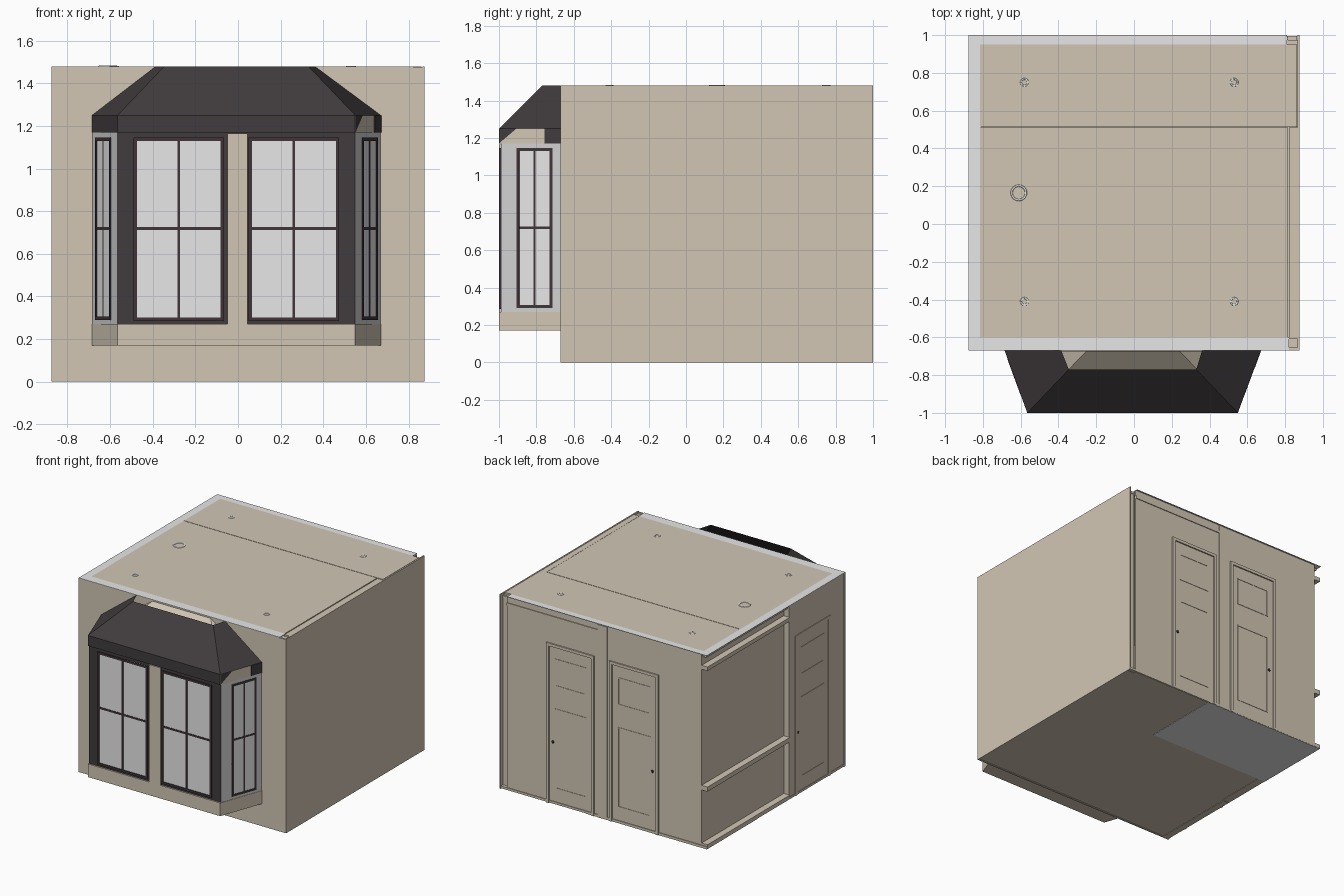
import bpy, bmesh, math
from mathutils import Matrix, Vector

if "Cube" in bpy.data.objects:
    bpy.data.objects.remove(bpy.data.objects["Cube"])


def material(name, rgb):
    m = bpy.data.materials.new(name)
    m.diffuse_color = (*rgb, 1)
    m.use_nodes = True
    m.node_tree.nodes["Principled BSDF"].inputs["Base Color"].default_value = m.diffuse_color
    return m


BEIGE = material("beige_plaster", (0.64, 0.565, 0.455))
WHITE = material("off_white", (0.80, 0.80, 0.80))
GREY = material("pale_grey", (0.64, 0.64, 0.64))
DARK = material("charcoal_cladding", (0.052, 0.044, 0.046))
FRAME = material("dark_window_frame", (0.052, 0.036, 0.040))
KNOB = material("black_knob", (0.015, 0.013, 0.013))


def finish(name, bm, mats, recalc=True):
    if recalc:
        bmesh.ops.recalc_face_normals(bm, faces=bm.faces)
    me = bpy.data.meshes.new(name)
    bm.to_mesh(me)
    bm.free()
    for m in mats:
        me.materials.append(m)
    ob = bpy.data.objects.new(name, me)
    bpy.context.collection.objects.link(ob)
    return ob


def box(name, x, y, z, mat, frame=Matrix()):
    """Box between pairs of limits, optionally in a local frame."""
    bm = bmesh.new()
    bmesh.ops.create_cube(bm, size=1)
    for v in bm.verts:
        v.co = frame @ Vector([(a + b) / 2 + c * (b - a)
                               for (a, b), c in zip((x, y, z), v.co)])
    return finish(name, bm, [mat])


def prism(name, plan, z0, z1, mats, rule=lambda n: 0):
    bm = bmesh.new()
    f = bm.faces.new([bm.verts.new((x, y, z0)) for x, y in plan])
    r = bmesh.ops.extrude_face_region(bm, geom=[f])
    for v in r["geom"]:
        if isinstance(v, bmesh.types.BMVert):
            v.co.z = z1
    bmesh.ops.recalc_face_normals(bm, faces=bm.faces)
    for f in bm.faces:
        f.material_index = rule(f.normal)
    return finish(name, bm, mats)


# ---- room shell; the rear half of the left wall is set back
box("floor", (-.873, .864), (-.66, .995), (.003, .02), BEIGE)
box("floor_patch", (-.872, .15), (.39, .994), (0, .003), WHITE)
box("front_wall", (-.875, .865), (-.67, -.655), (0, 1.476), BEIGE)
box("right_wall", (.865, .875), (-.67, 1), (0, 1.48), BEIGE)
box("left_wall_front", (-.870, -.82), (-.655, 0), (0, 1.476), BEIGE)
box("left_wall_rear", (-.825, -.81), (0, .975), (0, 1.476), BEIGE)
box("back_wall", (-.825, .815), (.975, .99), (0, 1.476), BEIGE)
box("back_corner_recess", (.815, .865), (.955, .97), (0, 1.47), BEIGE)

# ---- ceiling in two panels, with the cornice edge around three sides
box("ceiling_base", (-.855, .865), (-.655, .975), (1.45, 1.465), BEIGE)
box("ceiling_front", (-.815, .815), (-.6, .510), (1.465, 1.48), BEIGE)
box("ceiling_back", (-.815, .862), (.514, .95), (1.465, 1.48), BEIGE)
box("ceiling_side", (.820, .865), (-.61, .510), (1.465, 1.477), BEIGE)
box("cornice_left", (-.875, -.815), (-.67, 1), (1.476, 1.48), WHITE)
box("cornice_front", (-.815, .82), (-.67, -.6), (1.476, 1.48), WHITE)
box("cornice_back", (-.815, .81), (.95, 1), (1.476, 1.48), WHITE)


def ring(name, x, y, major, minor):
    bpy.ops.mesh.primitive_torus_add(location=(x, y, 1.476), major_radius=major, minor_radius=minor,
                                     major_segments=24, minor_segments=6)
    ob = bpy.context.object
    ob.name = name
    ob.data.materials.append(WHITE)
    bpy.ops.object.shade_smooth_by_angle()


for x in (-.58, .53):
    for y in (-.41, .75):
        ring("downlight", x, y, .018, .007)
ring("smoke_detector", -.61, .165, .038, .008)


# ---- doors; local frame: u along wall, v outward, w up
def wall_frame(origin, u, n):
    m = Matrix((u, n, (0, 0, 1))).transposed().to_4x4()
    m.translation = origin
    return m


BACK = wall_frame((0, .99, 0), (1, 0, 0), (0, 1, 0))
LEFT = wall_frame((-.870, 0, 0), (0, 1, 0), (-1, 0, 0))


def rect_frame(name, u, w, t, d, mat, frame):
    """Four bars around a rectangle."""
    for a in ((u[0], u[0] + t), (u[1] - t, u[1])):
        box(name + "_stile", a, d, w, mat, frame)
    for b in ((w[0], w[0] + t), (w[1] - t, w[1])):
        box(name + "_rail", (u[0] + t, u[1] - t), d, b, mat, frame)


def door(u0, u1, knob, frame, d):
    t = .022
    for a in ((u0, u0 + t), (u1 - t, u1)):
        box("door_jamb", a, (-.002, d), (0, 1.22), BEIGE, frame)
    box("door_head", (u0 + t, u1 - t), (-.002, d), (1.198, 1.22), BEIGE, frame)
    for w in ((.12, .73), (.90, 1.11)):
        rect_frame("door_panel", (u0 + .07, u1 - .07), w, .008, (-.002, .003), BEIGE, frame)
    bpy.ops.mesh.primitive_uv_sphere_add(segments=12, ring_count=8, radius=.014,
                                         location=frame @ Vector((knob, -.008, .47)))
    ob = bpy.context.object
    ob.name = "door_knob"
    ob.data.materials.append(KNOB)
    bpy.ops.object.shade_smooth_by_angle()


door(.08, .48, .43, BACK, .01)
door(-.465, -.05, -.41, BACK, .01)
door(-.49, -.07, -.105, LEFT, .005)

# ---- pilasters and rails on the back and left walls
box("back_pilaster", (-.03, .05), (-.002, .006), (0, 1.47), BEIGE, BACK)
box("back_top_rail", (.05, .815), (-.002, .006), (1.41, 1.43), BEIGE, BACK)
for name, w in (("skirting", (.02, .035)), ("chair_rail", (.44, .475)), ("picture_rail", (1.36, 1.39))):
    box("left_" + name, (-.875, -.822), (.0, .99), w, BEIGE)

# ---- bay window body
PLAN = [(-.565, -1), (.55, -1), (.67, -.67), (-.685, -.67)]
INNER = [(-.565, -.99), (.55, -.99), (.668, -.67), (-.683, -.67)]
prism("bay_base", PLAN, .17, .27, [BEIGE])
prism("bay_body", INNER, .27, 1.17, [GREY, DARK], lambda n: int(n.y < -.9))
prism("bay_fascia", PLAN, 1.17, 1.25, [DARK, BEIGE], lambda n: int(n.x > .5 or abs(n.z) > .5))
box("bay_centre_post", (-.05, .045), (-1, -.985), (.27, 1.165), BEIGE)


def window(name, frame, u, w, t, d):
    """Framed sash with two by two panes."""
    rect_frame(name + "_frame", u, w, t, (-.004, d), FRAME, frame)
    box(name + "_glass", u, (-.004, d * .3), w, WHITE, frame)
    c, h = (u[0] + u[1]) / 2, .72
    box(name + "_mullion", (c - .006, c + .006), (-.004, d * .7), w, FRAME, frame)
    box(name + "_crossbar", u, (-.004, d * .7), (h - .007, h + .007), FRAME, frame)


FRONT = wall_frame((0, -.99, 0), (1, 0, 0), (0, -1, 0))
window("front_left_window", FRONT, (-.49, -.065), (.285, 1.145), .016, .009)
window("front_right_window", FRONT, (.05, .475), (.285, 1.145), .016, .009)

# ---- angled side windows, and the dark ends of the right fascia
for side, x in ((1, .55), (-1, -.565)):
    u = Vector((side * .118, .32, 0)).normalized()
    n = Vector((side * u.y, -abs(u.x), 0))
    F = wall_frame((x, -.99, 0), u, n)
    window("side_window", F, (.09, .295), (.29, 1.145), .016, .004)
u = Vector((.12, .33, 0)).normalized()
F = wall_frame((.55, -1, 0), u, (u.y, -u.x, 0))
box("right_fascia_end", (.26, .351), (-.004, .003), (1.17, 1.25), DARK, F)
bm = bmesh.new()
bm.faces.new([bm.verts.new(F @ Vector(p)) for p in
              ((0, .002, 1.17), (.1, .002, 1.25), (0, .002, 1.25))])
finish("right_fascia_corner", bm, [DARK], recalc=False)

# ---- hollow bay roof: three dark slopes over a nested plaster lining
bm = bmesh.new()
a, b, c, d = [bm.verts.new((x, y, 1.25)) for x, y in PLAN]
e, f, g, h = [bm.verts.new((x, y, 1.48)) for x, y in
              ((-.345, -.77), (.33, -.77), (.36, -.671), (-.385, -.671))]
for vs in ((a, b, f, e), (b, c, g, f), (d, a, e, h)):
    bm.faces.new(vs)
finish("bay_roof", bm, [DARK], recalc=False)
bm = bmesh.new()
a, b, c, d = [bm.verts.new((x * .985, y, 1.172)) for x, y in
              ((-.565, -.985), (.55, -.985), (.67, -.672), (-.685, -.672))]
e, f = bm.verts.new((-.25, -.672, 1.47)), bm.verts.new((.24, -.672, 1.47))
for vs in ((a, b, f, e), (b, c, f), (d, a, e)):
    bm.faces.new(vs)
finish("bay_lining", bm, [BEIGE], recalc=False)
